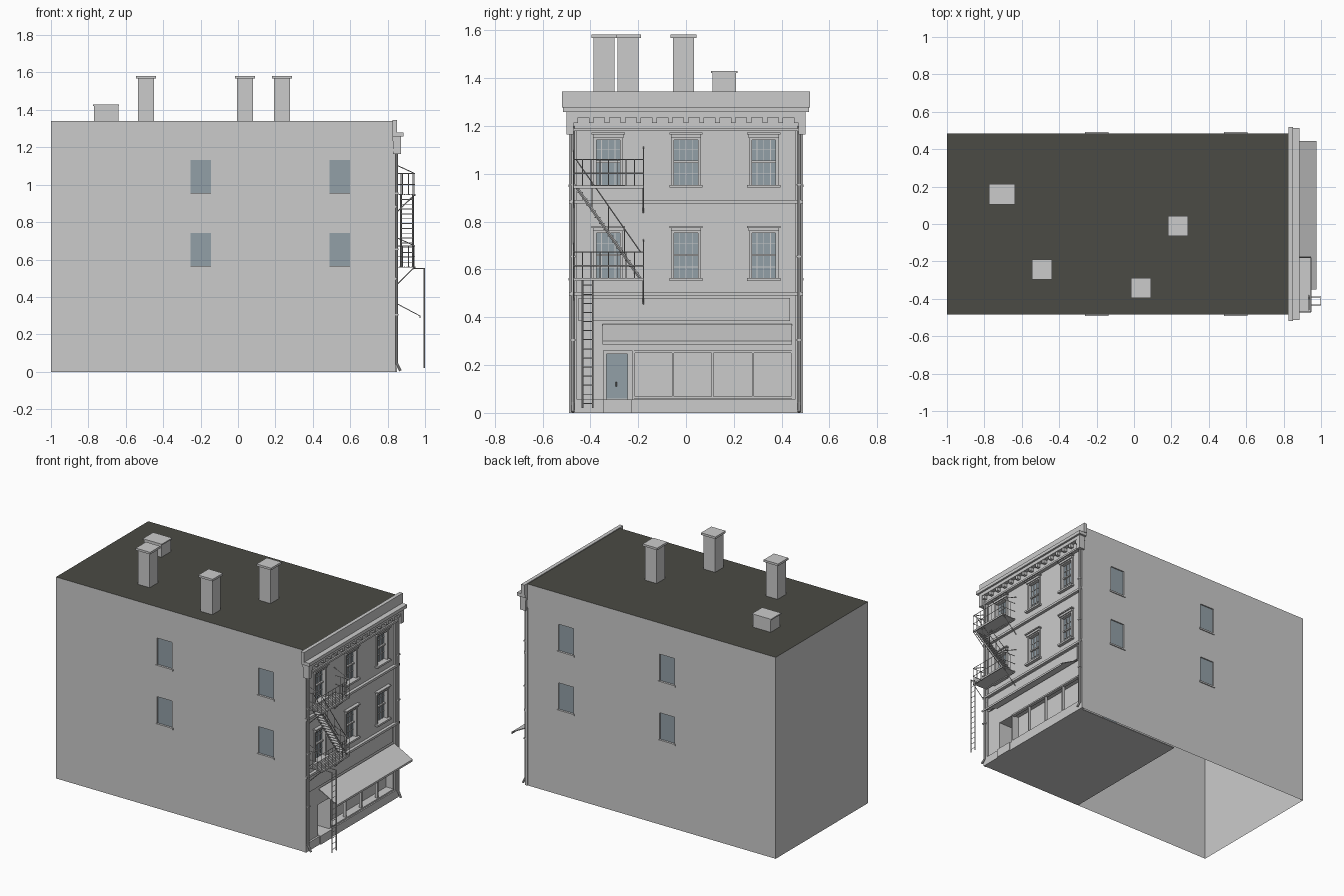
import bpy, bmesh
from mathutils import Vector, Matrix

if "Cube" in bpy.data.objects:
    bpy.data.objects.remove(bpy.data.objects["Cube"], do_unlink=True)


def material(name, colour):
    m = bpy.data.materials.new(name)
    m.use_nodes = True
    m.diffuse_color = (*colour, 1)
    m.node_tree.nodes["Principled BSDF"].inputs["Base Color"].default_value = (*colour, 1)
    return m


GREY = material("pale grey stone", (0.6, 0.6, 0.6))
ROOF = material("dark roofing", (0.07, 0.07, 0.058))
GLASS = material("blue grey glass", (0.29, 0.35, 0.39))
BACK, FRONT, SIDE, TOP = -1.0, 0.83, 0.485, 1.34


class Part:
    """Collects boxes and bars into one named object."""

    def __init__(self, name, mat=GREY):
        self.name, self.mat, self.bm = name, mat, bmesh.new()

    def box(self, x0, x1, y0, y1, z0, z1):
        m = Matrix.Translation(((x0 + x1) / 2, (y0 + y1) / 2, (z0 + z1) / 2))
        m = m @ Matrix.Diagonal((x1 - x0, y1 - y0, z1 - z0, 1))
        bmesh.ops.create_cube(self.bm, size=1, matrix=m)

    def bar(self, a, b, r=0.0025, sides=4):
        a, b = Vector(a), Vector(b)
        d = b - a
        m = Matrix.Translation((a + b) / 2) @ d.to_track_quat("Z", "Y").to_matrix().to_4x4()
        bmesh.ops.create_cone(self.bm, cap_ends=True, segments=sides, radius1=r,
                              radius2=r, depth=d.length, matrix=m)

    def done(self):
        me = bpy.data.meshes.new(self.name)
        self.bm.to_mesh(me)
        self.bm.free()
        me.materials.append(self.mat)
        me.materials.append(GLASS)
        ob = bpy.data.objects.new(self.name, me)
        bpy.context.collection.objects.link(ob)
        return ob


def wall(name, place, us, vs, openings=(), flip=False, mat=GREY):
    """Flat wall with recessed openings: (u0, u1, v0, v1, depth, slot)."""
    part = Part(name, mat)

    def quad(pts, slot=0):
        f = part.bm.faces.new([part.bm.verts.new(place(*p)) for p in pts])
        f.material_index = slot
        if flip:
            f.normal_flip()

    us = sorted(set(us) | {u for o in openings for u in o[:2]})
    vs = sorted(set(vs) | {v for o in openings for v in o[2:4]})
    for a, b in zip(us, us[1:]):
        for c, d in zip(vs, vs[1:]):
            u, v = (a + b) / 2, (c + d) / 2
            if not any(o[0] < u < o[1] and o[2] < v < o[3] for o in openings):
                quad([(a, c, 0), (b, c, 0), (b, d, 0), (a, d, 0)])
    for a, b, c, d, deep, slot in openings:
        quad([(a, c, deep), (b, c, deep), (b, d, deep), (a, d, deep)], slot)
        ring = [(a, c), (b, c), (b, d), (a, d)]
        for p, q in zip(ring, ring[1:] + ring[:1]):
            quad([(*p, 0), (*q, 0), (*q, deep), (*p, deep)])
    bmesh.ops.remove_doubles(part.bm, verts=part.bm.verts, dist=0.0001)
    return part.done()


# Building shell, open underneath at the rear
FLOORS = (0.56, 0.95)
WINDOW_Y = (-0.325, 0, 0.325)
HALF, TALL = 0.056, 0.2
DOOR, SHOP = (-0.345, -0.225), (-0.217, 0.443)
front_holes = [(y - HALF, y + HALF, z, z + TALL, 0.02, 1) for y in WINDOW_Y for z in FLOORS]
front_holes += [(*DOOR, 0.055, 0.26, 0.11, 0), (*SHOP, 0.065, 0.26, 0.05, 0)]
wall("front_wall", lambda u, v, d: (FRONT - d, u, v), (-SIDE, SIDE), (0, TOP), front_holes)
side_holes = [(x - 0.055, x + 0.055, z + 0.005, z + 0.183, 0.008, 1)
              for x in (-0.2, 0.545) for z in FLOORS]
for name, s in (("right_wall", -1), ("left_wall", 1)):
    wall(name, lambda u, v, d: (u, s * (SIDE - d), v), (BACK, FRONT), (0, TOP),
         side_holes, flip=s > 0)
wall("rear_wall", lambda u, v, d: (BACK, u, v), (-SIDE, SIDE), (0, TOP), flip=True)
wall("roof", lambda u, v, d: (u, v, TOP), (BACK, FRONT), (-SIDE, SIDE), mat=ROOF)
floor = Part("shop_floor")
floor.box(0.06, FRONT, -SIDE, 0.47, 0, 0.006)
floor.done()

sills = Part("side_window_sills")
for x in (-0.2, 0.545):
    for z in FLOORS:
        for s in (-1, 1):
            y0, y1 = sorted((s * 0.483, s * 0.491))
            sills.box(x - 0.063, x + 0.063, y0, y1, z - 0.006, z + 0.005)
sills.done()

# Chimneys and roof hatch
chimneys = Part("chimneys")
for x, y in ((0.235, -0.01), (-0.492, -0.243), (0.038, -0.342)):
    chimneys.box(x - 0.043, x + 0.043, y - 0.044, y + 0.044, TOP, 1.568)
    chimneys.box(x - 0.053, x + 0.053, y - 0.054, y + 0.054, 1.568, 1.582)
chimneys.done()
hatch = Part("roof_hatch")
hatch.box(-0.77, -0.64, 0.11, 0.21, TOP, 1.422)
hatch.box(-0.775, -0.635, 0.105, 0.215, 1.422, 1.43)
hatch.done()

# Parapet and cornice with brackets
cornice = Part("cornice")
for x, y, z0, z1 in ((0.85, 0.519, 1.278, 1.345), (0.885, 0.514, 1.258, 1.28),
                     (0.872, 0.5, 1.235, 1.258), (0.855, 0.492, 1.178, 1.19),
                     (0.845, 0.488, 1.19, 1.235)):
    cornice.box(FRONT - 0.004, x, -y, y, z0, z1)
for i in range(15):
    y = -0.462 + i * 0.066
    cornice.box(FRONT, 0.868, y - 0.01, y + 0.01, 1.212, 1.236)
for s in (-1, 1):
    cornice.box(FRONT, 0.872, s * 0.485 - 0.015, s * 0.485 + 0.015, 1.165, 1.24)
cornice.done()

# Corner pilasters, belt courses, base and sign band
trim = Part("facade_trim")
for s in (-1, 1):
    trim.box(FRONT - 0.005, 0.842, s * 0.472 - 0.017, s * 0.472 + 0.017, 0, 1.18)
for z in (0.49, 0.875):
    trim.box(FRONT, 0.85, -0.49, 0.49, z, z + 0.015)
trim.box(FRONT, 0.843, -0.488, 0.488, 0, 0.055)
trim.box(FRONT, 0.838, -0.45, 0.435, 0.385, 0.48)
trim.box(FRONT, 0.85, DOOR[0], DOOR[1], 0, 0.057)
trim.done()

# Drainpipes with kicked-out feet
pipes = Part("drainpipes")
for s in (-1, 1):
    y = s * 0.473
    pipes.bar((0.849, y, 0.04), (0.849, y, 1.2), 0.007, 8)
    pipes.bar((0.849, y, 0.045), (0.868, y, 0.005), 0.007, 8)
    for z in (0.3, 0.65, 0.95):
        pipes.box(0.84, 0.858, y - 0.011, y + 0.011, z, z + 0.008)
pipes.done()

# Facade windows: frames, glazing bars, lintels and sills
frames = Part("front_window_frames")
for y in WINDOW_Y:
    for z in FLOORS:
        t = z + TALL
        for s in (-1, 1):
            e = y + s * HALF
            frames.box(0.812, 0.838, e - 0.006, e + 0.006, z, t)
        frames.box(0.812, 0.838, y - HALF, y + HALF, t - 0.008, t + 0.004)
        frames.box(0.81, 0.822, y - HALF, y + HALF, z + 0.096, z + 0.105)
        for i in (-1, 0, 1):
            frames.box(0.81, 0.815, y + i * 0.028 - 0.0015, y + i * 0.028 + 0.0015, z, t)
        for h in (0.05, 0.15):
            frames.box(0.81, 0.815, y - HALF, y + HALF, z + h - 0.0015, z + h + 0.0015)
        frames.box(FRONT, 0.845, y - 0.063, y + 0.063, t, t + 0.014)
        frames.box(FRONT, 0.853, y - 0.07, y + 0.07, t + 0.014, t + 0.022)
        frames.box(0.812, 0.852, y - 0.07, y + 0.07, z - 0.008, z + 0.004)
frames.done()

# Shop window mullions and frame
shop = Part("shop_window_frame")
for y in (SHOP[0], -0.055, 0.11, 0.28, SHOP[1]):
    shop.box(0.815, 0.835, y - 0.004, y + 0.004, 0.06, 0.26)
for z in (0.063, 0.256):
    shop.box(0.815, 0.838, SHOP[0], SHOP[1], z - 0.005, z + 0.005)
shop.done()

# Recessed door
door = Part("door_frame")
x = FRONT - 0.11
for y in (DOOR[0] + 0.006, DOOR[1] - 0.014):
    door.box(x, x + 0.012, y - 0.006, y + 0.014 if y > -0.3 else y + 0.006, 0.055, 0.26)
door.box(x, x + 0.012, *DOOR, 0.246, 0.26)
door.bar((x + 0.015, -0.292, 0.11), (x + 0.015, -0.292, 0.13), 0.003)
door.done()
pane = Part("door_glass", GLASS)
pane.box(x, x + 0.005, -0.334, -0.245, 0.06, 0.246)
pane.done()

# Sloping awning with a small valance
awning = Part("awning")
ring = [(0.84, 0.372), (0.975, 0.3), (0.975, 0.287), (0.971, 0.287), (0.971, 0.297), (0.84, 0.366)]
ends = [[awning.bm.verts.new((px, y, pz)) for px, pz in ring] for y in (-0.35, 0.443)]
for end in ends:
    awning.bm.faces.new(end)
for i in range(len(ring)):
    j = (i + 1) % len(ring)
    awning.bm.faces.new((ends[0][i], ends[0][j], ends[1][j], ends[1][i]))
bmesh.ops.recalc_face_normals(awning.bm, faces=awning.bm.faces)
awning.done()

# Fire escape balconies with railings, braces and tie rods
Y0, Y1, X0, X1 = -0.47, -0.178, 0.845, 0.945
escape = Part("fire_escape_balconies")
for z in (0.56, 0.947):
    escape.box(X0, X1, Y0, Y1, z - 0.003, z + 0.001)
    for i in range(8):
        px = X0 + 0.004 + i * 0.013
        escape.box(px, px + 0.006, Y0, Y1, z + 0.001, z + 0.004)
    for px in (X0, X1):
        escape.box(px - 0.003, px + 0.003, Y0, Y1, z - 0.008, z + 0.004)
    for h in (0.055, 0.113):
        escape.bar((X1, Y0, z + h), (X1, Y1, z + h))
        for y in (Y0, Y1):
            escape.bar((X0, y, z + h), (X1, y, z + h))
    for i in range(9):
        y = Y0 + (Y1 - Y0) * i / 8
        escape.bar((X1, y, z), (X1, y, z + 0.113), 0.002)
    for y in (Y0, Y1):
        for px in (0.88, 0.912):
            escape.bar((px, y, z), (px, y, z + 0.113), 0.002)
        escape.bar((0.832, y, z - 0.11), (X1, y, z), 0.003)
        escape.bar((0.832, y, z + 0.165), (X1, y, z + 0.113))
escape.done()

# Stair between the balconies
stair = Part("fire_escape_stair")
top, foot = Vector((0, -0.46, 0.947)), Vector((0, -0.19, 0.56))
for px in (0.872, 0.935):
    side = Vector((px, 0, 0))
    rail = Vector((px, 0, 0.113))
    stair.bar(top + side, foot + side, 0.006)
    stair.bar(top + rail, foot + rail)
    for t in (0.25, 0.5, 0.75):
        p = top.lerp(foot, t)
        stair.bar(p + side, p + rail, 0.002)
for i in range(1, 15):
    p = top.lerp(foot, i / 15)
    stair.box(0.872, 0.935, p.y - 0.012, p.y + 0.012, p.z - 0.002, p.z + 0.002)
stair.done()

# Drop ladder hung from the lower balcony
ladder = Part("drop_ladder")
for y in (-0.433, -0.39):
    ladder.bar((0.996, y, 0.02), (0.996, y, 0.555), 0.004)
    ladder.bar((0.94, y, 0.553), (0.996, y, 0.553), 0.003)
for i in range(14):
    z = 0.04 + i * 0.038
    ladder.bar((0.996, -0.433, z), (0.996, -0.39, z), 0.002)
ladder.done()
